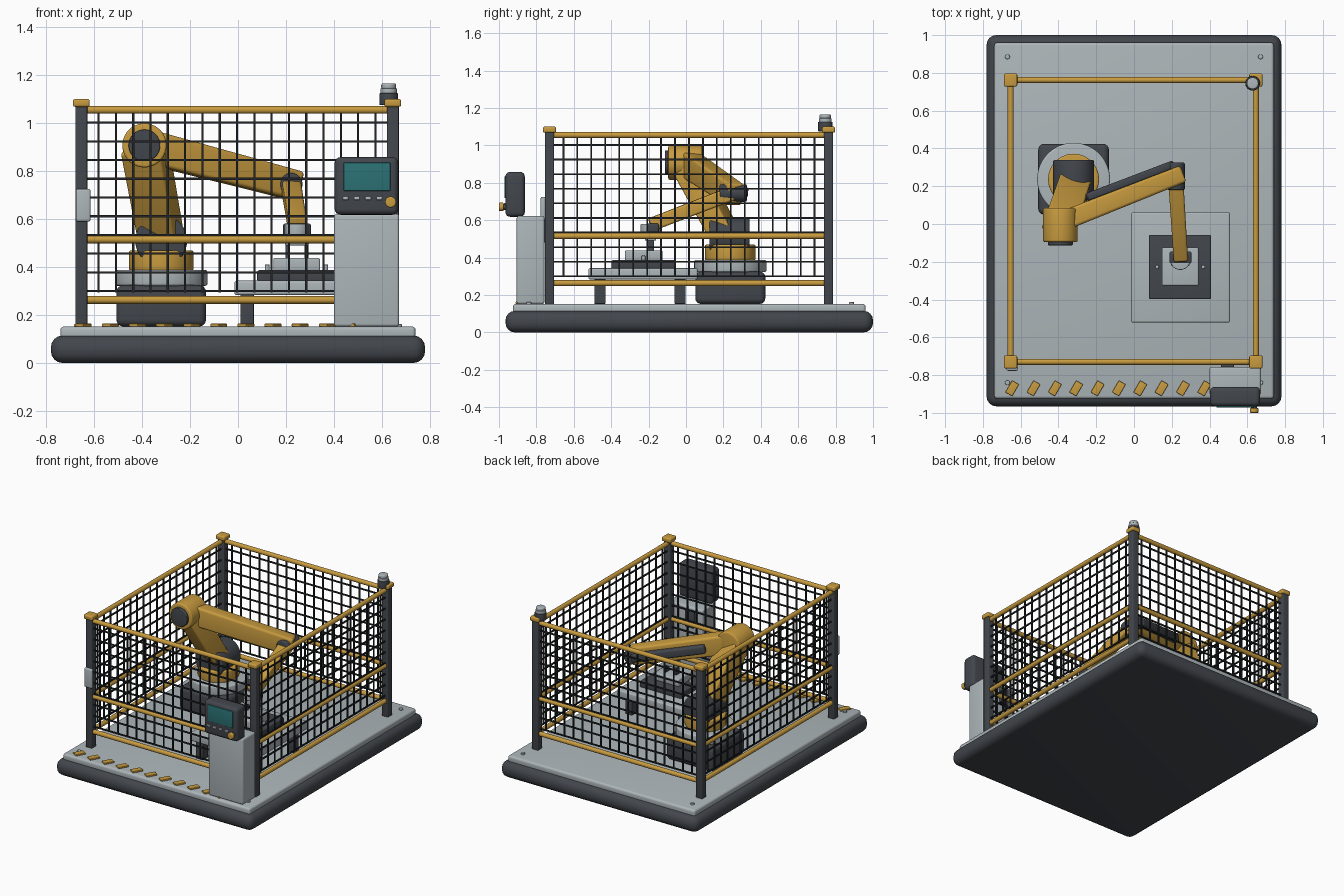
import bpy, bmesh, math
from mathutils import Vector, Matrix

old = bpy.data.objects.get("Cube")
if old:
    bpy.data.objects.remove(old)


def material(name, r, g, b):
    m = bpy.data.materials.new(name)
    m.use_nodes = True
    m.diffuse_color = (r, g, b, 1)
    bsdf = next(n for n in m.node_tree.nodes if n.type == 'BSDF_PRINCIPLED')
    bsdf.inputs["Base Color"].default_value = (r, g, b, 1)
    bsdf.inputs["Roughness"].default_value = 0.6
    return m


ORANGE = material("safety orange", 0.58, 0.33, 0.05)
GREY = material("light grey", 0.42, 0.47, 0.49)
DARK = material("dark grey", 0.055, 0.062, 0.073)
BLACK = material("wire black", 0.016, 0.018, 0.02)
TEAL = material("screen teal", 0.025, 0.17, 0.18)


def finish(name, bm, mat):
    bmesh.ops.recalc_face_normals(bm, faces=bm.faces)
    me = bpy.data.meshes.new(name)
    bm.to_mesh(me)
    bm.free()
    me.materials.append(mat)
    me.polygons.foreach_set("use_smooth", [True] * len(me.polygons))
    me.set_sharp_from_angle(angle=math.radians(40))
    ob = bpy.data.objects.new(name, me)
    bpy.context.collection.objects.link(ob)
    return ob


def add_box(bm, x, y, z):
    """Box from (low, high) ranges."""
    size = [b - a for a, b in (x, y, z)]
    mid = [(a + b) / 2 for a, b in (x, y, z)]
    bmesh.ops.create_cube(bm, size=1, matrix=Matrix.Translation(mid) @ Matrix.Diagonal((*size, 1)))


def round_edges(bm, width, edges=None):
    if width:
        bmesh.ops.bevel(bm, geom=edges or bm.edges[:], offset=width, segments=4,
                        profile=0.5, affect='EDGES', clamp_overlap=True)


def box(name, mat, x, y, z, bevel=0.008):
    bm = bmesh.new()
    add_box(bm, x, y, z)
    round_edges(bm, bevel)
    return finish(name, bm, mat)


def rod(name, mat, a, b, r, bevel=0.0, sides=32):
    """Cylinder between two points."""
    a, b = Vector(a), Vector(b)
    d = b - a
    mtx = Matrix.Translation((a + b) / 2) @ d.to_track_quat('Z', 'Y').to_matrix().to_4x4()
    bm = bmesh.new()
    bmesh.ops.create_cone(bm, cap_ends=True, segments=sides, radius1=r, radius2=r, depth=d.length, matrix=mtx)
    if bevel:
        round_edges(bm, bevel, [e for f in bm.faces if len(f.verts) > 4 for e in f.edges])
    return finish(name, bm, mat)


def beam(name, mat, a, b, width, height, taper=1.0, bevel=0.012):
    """Box along a line, narrowing towards its far end."""
    a, b = Vector(a), Vector(b)
    d = b - a
    bm = bmesh.new()
    bmesh.ops.create_cube(bm, size=1)
    for v in bm.verts:
        s = taper if v.co.x > 0 else 1
        v.co = (v.co.x * d.length, v.co.y * width * s, v.co.z * height * s)
    round_edges(bm, bevel)
    bm.transform(Matrix.Translation((a + b) / 2) @ d.to_track_quat('X', 'Z').to_matrix().to_4x4())
    return finish(name, bm, mat)


# Platform
box("platform_base", DARK, (-.78, .78), (-.965, 1), (0, .115), .05)
box("platform_deck", GREY, (-.74, .74), (-.925, .96), (.1, .152), .015)
for x in (-.67, .67):
    for y in (-.84, .885):
        rod("deck_bolt", GREY, (x, y, .15), (x, y, .162), .013, .003, 16)

# Hazard stripes along the front edge
for i in range(11):
    stripe = box("hazard_stripe", ORANGE, (-.021, .021), (-.036, .036), (0, .012), .003)
    stripe.location = (-.645 + .113 * i, -.87, .152)
    stripe.rotation_euler.z = math.radians(-30)

# Fence posts, rails and wire mesh
X0, X1, Y0, Y1 = -.653, .645, -.73, .762
for x in (X0, X1):
    for y in (Y0, Y1):
        box("fence_post", DARK, (x - .025, x + .025), (y - .025, y + .025), (.15, 1.075), .006)
        box("post_cap", ORANGE, (x - .035, x + .035), (y - .035, y + .035), (1.068, 1.1), .009)

corners = [(X0, Y0), (X1, Y0), (X1, Y1), (X0, Y1)]
for i, (ax, ay) in enumerate(corners):
    bx, by = corners[(i + 1) % 4]
    for z in (.263, .515, 1.055):
        rod("fence_rail", ORANGE, (ax, ay, z), (bx, by, z), .016, 0, 16)
    w = .0045
    bm = bmesh.new()
    for k in range(10):
        z = .3 + .078 * k
        add_box(bm, (min(ax, bx) - w, max(ax, bx) + w), (min(ay, by) - w, max(ay, by) + w), (z - w, z + w))
    count = 18 if ay == by else 20
    for k in range(1, count):
        x, y = ax + (bx - ax) * k / count, ay + (by - ay) * k / count
        add_box(bm, (x - w, x + w), (y - w, y + w), (.295, 1.045))
    finish("fence_mesh", bm, BLACK)

# Warning beacon on the rear post
bx, by = .628, .745
rod("beacon_base", DARK, (bx, by, 1.075), (bx, by, 1.125), .039, .004)
rod("beacon_lamp", GREY, (bx, by, 1.12), (bx, by, 1.145), .034, .003)
rod("beacon_top", GREY, (bx, by, 1.143), (bx, by, 1.165), .031, .006)

# Gate sensor on the front post
box("gate_sensor", GREY, (-.675, -.615), (-.777, -.752), (.59, .725), .008)

# Operator console
box("console_pedestal", GREY, (.4, .672), (-.905, -.757), (.152, .622), .012)
box("pedestal_bracket", DARK, (.46, .53), (-.765, -.742), (.48, .6), .006)
box("console_head", DARK, (.403, .668), (-.965, -.862), (.618, .858), .024)
box("console_screen", TEAL, (.44, .635), (-.971, -.962), (.718, .835), .003)
for i in range(4):
    x = .448 + .047 * i
    box("console_button", GREY, (x - .012, x + .012), (-.972, -.962), (.68, .692), .002)
rod("stop_collar", DARK, (.636, -.96, .671), (.636, -.978, .671), .016)
rod("stop_knob", ORANGE, (.636, -.975, .671), (.636, -1, .671), .023, .006)

# Robot base and turntable
cx, cy = -.32, .237
box("robot_plinth", DARK, (cx - .187, cx + .187), (cy - .187, cy + .187), (.152, .325), .03)
rod("turntable", GREY, (cx, cy, .322), (cx, cy, .388), .193, .01, 48)
rod("turret", ORANGE, (cx, cy, .385), (cx, cy, .47), .135, .01, 40)
rod("shoulder_joint", DARK, (cx, .125, .51), (cx, .34, .51), .108, .01, 40)

# Arm links and joints
elbow, wrist, hand = (-.39, 0, .905), (.22, .25, .745), (.248, -.19, .575)
beam("lower_arm", ORANGE, (-.315, .225, .49), elbow, .165, .13, 1.05)
rod("elbow_joint", ORANGE, (-.39, .085, .907), (-.39, -.095, .907), .092, .01, 40)
rod("elbow_cap", DARK, (-.39, -.09, .907), (-.39, -.113, .907), .066, .005, 40)
beam("upper_arm", ORANGE, (-.39, .01, .905), (.25, .262, .737), .105, .14, .88, .016)
beam("arm_conduit", DARK, (-.25, .14, .865), (.21, .315, .745), .045, .06, 1, .014)
rod("wrist_joint", DARK, (.222, .18, .745), (.222, .325, .745), .047, .008)
beam("forearm", ORANGE, wrist, hand, .08, .075, .95)

# Gripper
gx, gy = .245, -.19
box("hand_bracket", DARK, (.188, .304), (-.21, -.145), (.53, .582), .01)
rod("hand_flange", GREY, (gx, gy, .53), (gx, gy, .58), .053, .006)
box("gripper_body", GREY, (gx - .05, gx + .05), (gy - .03, gy + .03), (.49, .535), .006)
for s in (-1, 1):
    x = gx + s * .04
    box("gripper_finger", DARK, (x - .008, x + .008), (gy - .02, gy + .02), (.43, .495), .003)

# Work table, fixture and workpiece
box("table_top", GREY, (-.015, .508), (-.522, .062), (.283, .343), .01)
for x in (.01, .428):
    for y in (-.49, -.062):
        box("table_leg", DARK, (x, x + .056), (y, y + .06), (.152, .29), .005)
box("fixture_plate", DARK, (.08, .407), (-.398, -.057), (.34, .387), .008)
box("workpiece", GREY, (.147, .342), (-.326, -.125), (.383, .438), .008)
for x in (.122, .366):
    rod("fixture_pin", GREY, (x, -.227, .385), (x, -.227, .41), .01, .002, 16)
